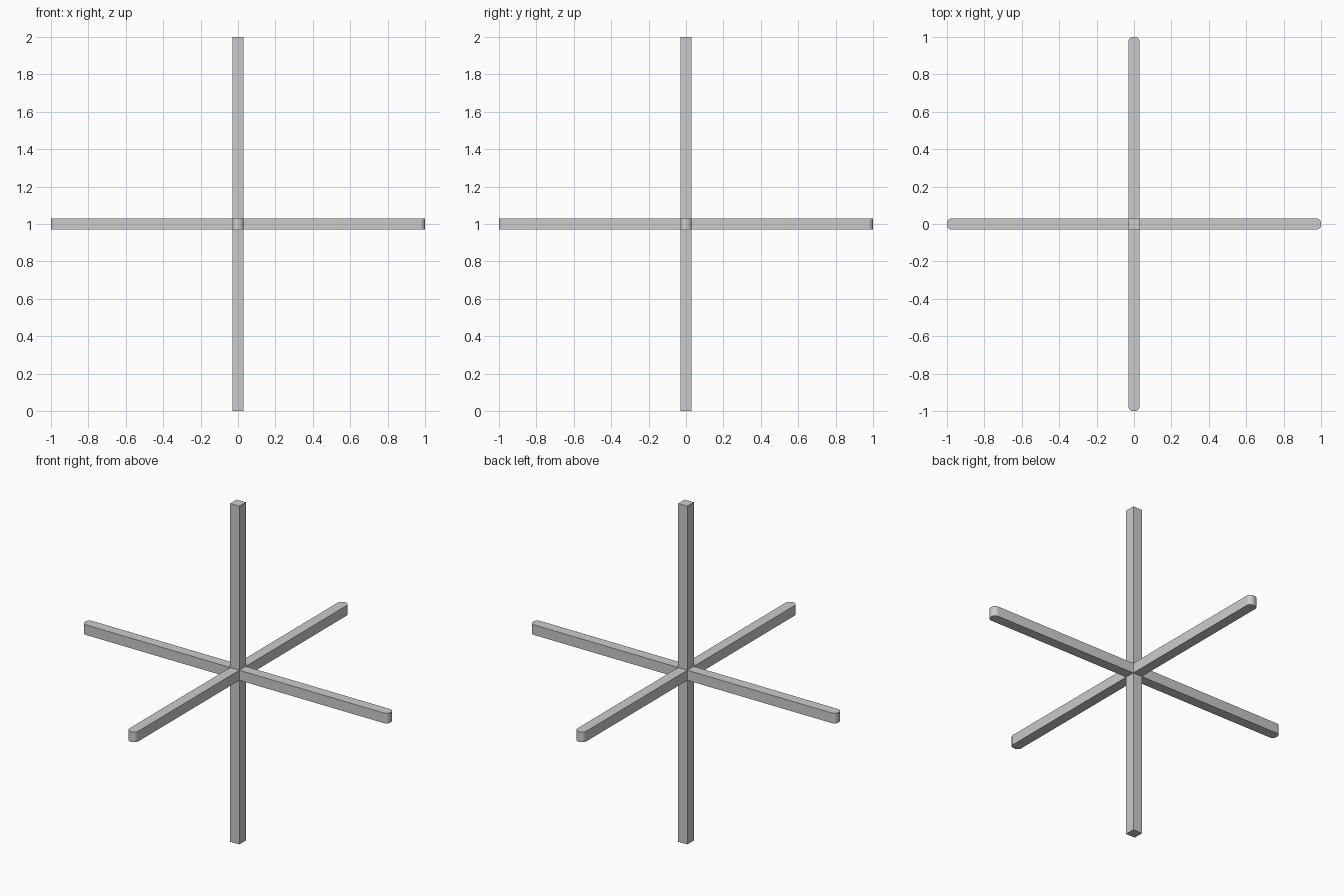
import bpy, bmesh
from mathutils import Matrix

if "Cube" in bpy.data.objects:
    bpy.data.objects.remove(bpy.data.objects["Cube"])

W = 0.06        # bar thickness
LENGTH = 2.0    # bar length
ROUND = 0.026   # corner radius of the horizontal bar ends


def bar(name, size, rounded):
    """Box bar centred at z = 1, optionally with its upright corners rounded."""
    bm = bmesh.new()
    bmesh.ops.create_cube(bm, size=1, matrix=Matrix.Diagonal((*size, 1)))
    if rounded:
        upright = [e for e in bm.edges
                   if abs(e.verts[0].co.z - e.verts[1].co.z) > W / 2]
        bmesh.ops.bevel(bm, geom=upright, offset=ROUND, offset_type='OFFSET',
                        segments=6, profile=0.5, affect='EDGES')
    mesh = bpy.data.meshes.new(name)
    bm.to_mesh(mesh)
    bm.free()
    obj = bpy.data.objects.new(name, mesh)
    obj.location.z = LENGTH / 2
    bpy.context.collection.objects.link(obj)
    bpy.ops.object.select_all(action='DESELECT')
    obj.select_set(True)
    bpy.context.view_layer.objects.active = obj
    bpy.ops.object.shade_smooth_by_angle()
    return obj


# Square upright post and two crossing bars with rounded ends
bar("upright_post", (W, W, LENGTH), False)
bar("side_to_side_bar", (LENGTH, W, W), True)
bar("front_to_back_bar", (W, LENGTH, W), True)
